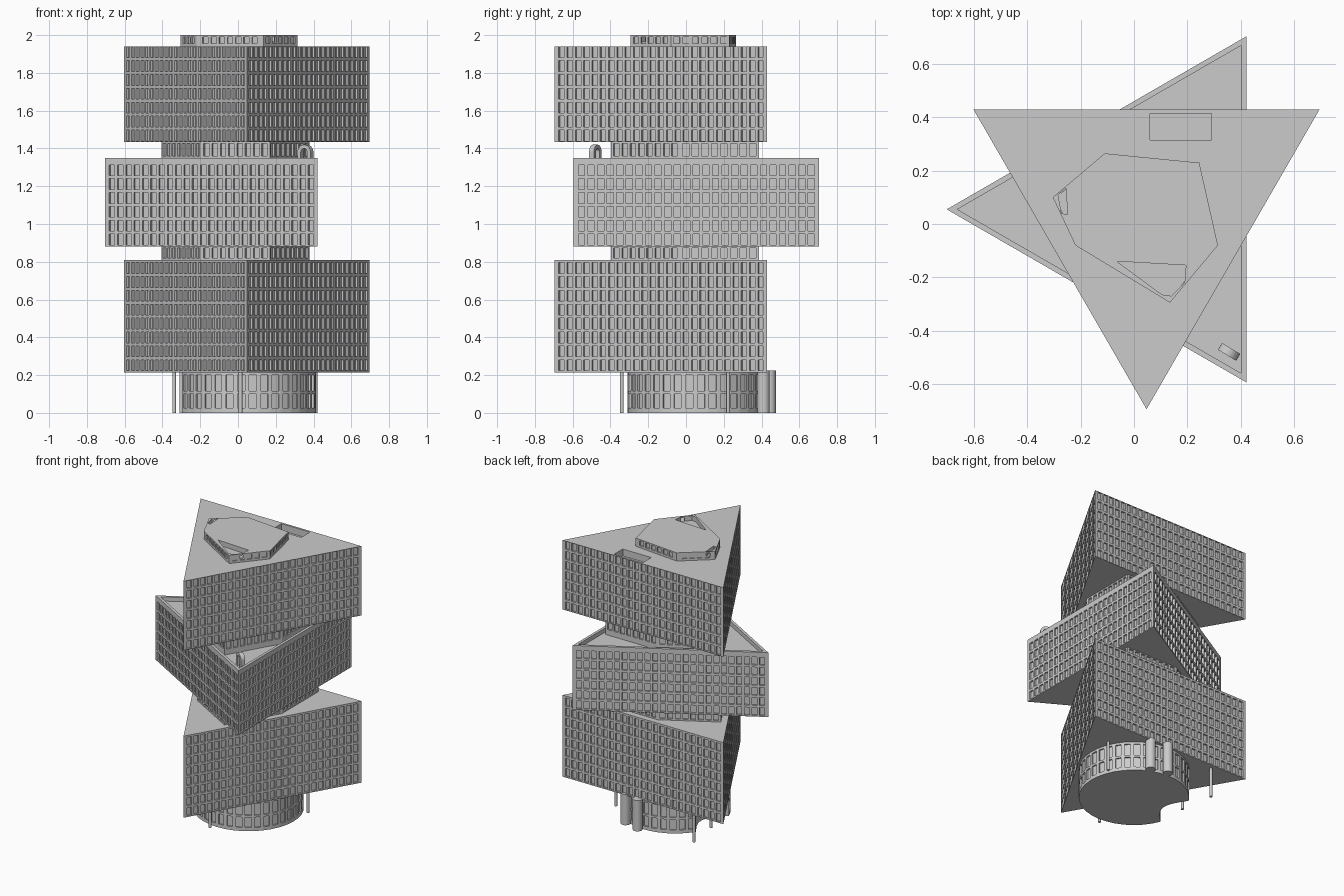
import bpy, bmesh, math
from mathutils import Vector

if "Cube" in bpy.data.objects:
    bpy.data.objects.remove(bpy.data.objects["Cube"])

CX, CY = 0.047, 0.055          # shared axis of the stacked storeys


def polar(deg, r):
    a = math.radians(deg)
    return (CX + r * math.cos(a), CY + r * math.sin(a))


def new_object(name, bm):
    me = bpy.data.meshes.new(name)
    bm.to_mesh(me)
    bm.free()
    ob = bpy.data.objects.new(name, me)
    bpy.context.collection.objects.link(ob)
    return ob


def prism(name, poly, z0, z1, rows=(), pitch=0.0507, fill=0.66, depth=0.012, min_len=0.055):
    """Closed prism over a counter-clockwise outline, with recessed windows in every wall."""
    bm = bmesh.new()
    zs = [z0] + [z for row in rows for z in row] + [z1]
    low, high = [], []
    for i, a in enumerate(poly):
        p, q = Vector(a), Vector(poly[(i + 1) % len(poly)])
        length = (q - p).length
        d = (q - p) / length
        inward = Vector((-d.y, d.x, 0)) * depth
        n = int((length - 0.01) / pitch) if rows and length > min_len else 0
        us = [0.0]
        for k in range(n):
            mid = length / 2 + (k - (n - 1) / 2) * pitch
            us += [mid - pitch * fill / 2, mid + pitch * fill / 2]
        us.append(length)
        grid = [[bm.verts.new((*(p + d * u), z)) for z in zs] for u in us]
        low += [c[0] for c in grid[:-1]]
        high += [c[-1] for c in grid[:-1]]
        for c in range(len(us) - 1):
            for r in range(len(zs) - 1):
                ring = [grid[c][r], grid[c + 1][r], grid[c + 1][r + 1], grid[c][r + 1]]
                if n and c % 2 and r % 2:
                    back = [bm.verts.new(v.co + inward) for v in ring]
                    bm.faces.new(back)
                    for k in range(4):
                        m = (k + 1) % 4
                        bm.faces.new((ring[k], ring[m], back[m], back[k]))
                else:
                    bm.faces.new(ring)
    bm.faces.new(high)
    bm.faces.new(low[::-1])
    bmesh.ops.remove_doubles(bm, verts=bm.verts, dist=1e-5)
    bmesh.ops.recalc_face_normals(bm, faces=bm.faces)
    return new_object(name, bm)


def sink(ob, poly, z0, z1):
    """Cut a sunken area into the roof of an object."""
    cutter = prism("cutter", poly, z0, z1)
    mod = ob.modifiers.new("sink", 'BOOLEAN')
    mod.operation, mod.solver, mod.object = 'DIFFERENCE', 'EXACT', cutter
    bpy.context.view_layer.objects.active = ob
    bpy.ops.object.modifier_apply(modifier=mod.name)
    bpy.data.objects.remove(cutter)


def cylinder(name, x, y, r, z1, sides):
    bpy.ops.mesh.primitive_cylinder_add(vertices=sides, radius=r, depth=z1, location=(x, y, z1 / 2))
    bpy.context.object.name = name
    bpy.ops.object.shade_smooth_by_angle(angle=math.radians(40))


def triangle(first, inradius=0.375):
    return [polar(first + 120 * k, 2 * inradius) for k in range(3)]


def storeys(z, count, step=0.0735, h=0.057):
    return [(z + step * k, z + step * k + h) for k in range(count)]


# three triangular blocks, the middle one turned
prism("lower_block", triangle(30), 0.215, 0.81, storeys(0.224, 8))
middle = prism("middle_block", triangle(60), 0.88, 1.35, storeys(0.889, 6))
upper = prism("upper_block", triangle(30), 1.435, 1.94, storeys(1.44, 7))
sink(middle, triangle(60, 0.355), 1.32, 1.4)
sink(upper, [(0.06, 0.315), (0.29, 0.315), (0.29, 0.415), (0.06, 0.415)], 1.89, 2.0)

# recessed six-sided necks between blocks (overlap of the two triangles, inset)
R = 0.331
neck = [polar(a, R / math.cos(math.radians(45 if i % 2 == 0 else 15)))
        for i, a in enumerate((45, 105, 165, 225, 285, 345))]
# corners alternate: wide-angle corners sit closer to the axis
prism("lower_neck", neck := [polar(a, R / math.cos(math.radians(h))) for a, h in
                             ((45, 45), (105, 15), (165, 45), (225, 15), (285, 45), (345, 15))],
      0.80, 0.89, [(0.82, 0.873)])
prism("upper_neck", neck, 1.31, 1.445, [(1.36, 1.425)])

# round entrance drum with a concave bite on the left
RD = 0.365
outline = [polar(201 + 306 * k / 31, RD) for k in range(32)]
start, end = Vector(outline[-1]), Vector(outline[0])
bite = (Vector((CX, CY)) - (start + end) / 2).normalized() * 0.09
outline += [tuple(start.lerp(end, k / 12) + bite * math.sin(math.pi * k / 12)) for k in range(1, 12)]
drum = prism("entrance_drum", outline, 0, 0.225, [(0.025, 0.10), (0.115, 0.20)],
             pitch=0.05, fill=0.8, depth=0.01, min_len=0.06)
bpy.ops.object.select_all(action='DESELECT')
drum.select_set(True)
bpy.context.view_layer.objects.active = drum
bpy.ops.object.shade_smooth_by_angle(angle=math.radians(25))

# service shafts and slim columns
for x, y in ((0.20, 0.41), (0.08, 0.443)):
    cylinder("service_shaft", x, y, 0.033, 0.225, 24)
for x, y in ((0.41, 0.223), (-0.338, 0.389), (-0.30, 0.14), (0.013, -0.34)):
    cylinder("column", x, y, 0.01, 0.225, 12)

# rooftop penthouse with two sunken terraces
pent = prism("penthouse", [(-0.11, 0.265), (-0.305, 0.10), (-0.22, -0.08), (0.135, -0.295),
                           (0.315, -0.08), (0.245, 0.23)], 1.93, 2.0, [(1.955, 1.99)], depth=0.008)
sink(pent, [(-0.065, -0.14), (0.105, -0.265), (0.14, -0.27), (0.19, -0.22), (0.195, -0.155)], 1.965, 2.1)
sink(pent, [(-0.255, 0.135), (-0.285, 0.11), (-0.272, 0.04), (-0.25, 0.035)], 1.965, 2.1)

# small arch on the middle roof
bm = bmesh.new()
along, across = Vector((0.857, -0.515, 0)), Vector((0.515, 0.857, 0)) * 0.015
centre = Vector((0.357, -0.48, 0))


def arch_side(r):
    pts = [(r, 1.31)] + [(r * math.cos(math.pi * k / 12), 1.38 + r * math.sin(math.pi * k / 12))
                         for k in range(13)] + [(-r, 1.31)]
    return [centre + along * u + Vector((0, 0, z)) for u, z in pts]


rings = [[bm.verts.new(c + s * across) for c in arch_side(r)]
         for r, s in ((0.04, -1), (0.04, 1), (0.02, 1), (0.02, -1))]
for k in range(14):
    for j in range(4):
        a, b = rings[j], rings[(j + 1) % 4]
        bm.faces.new((a[k], a[k + 1], b[k + 1], b[k]))
for k in (0, 14):
    bm.faces.new([r[k] for r in rings])
bmesh.ops.recalc_face_normals(bm, faces=bm.faces)
new_object("roof_arch", bm)
